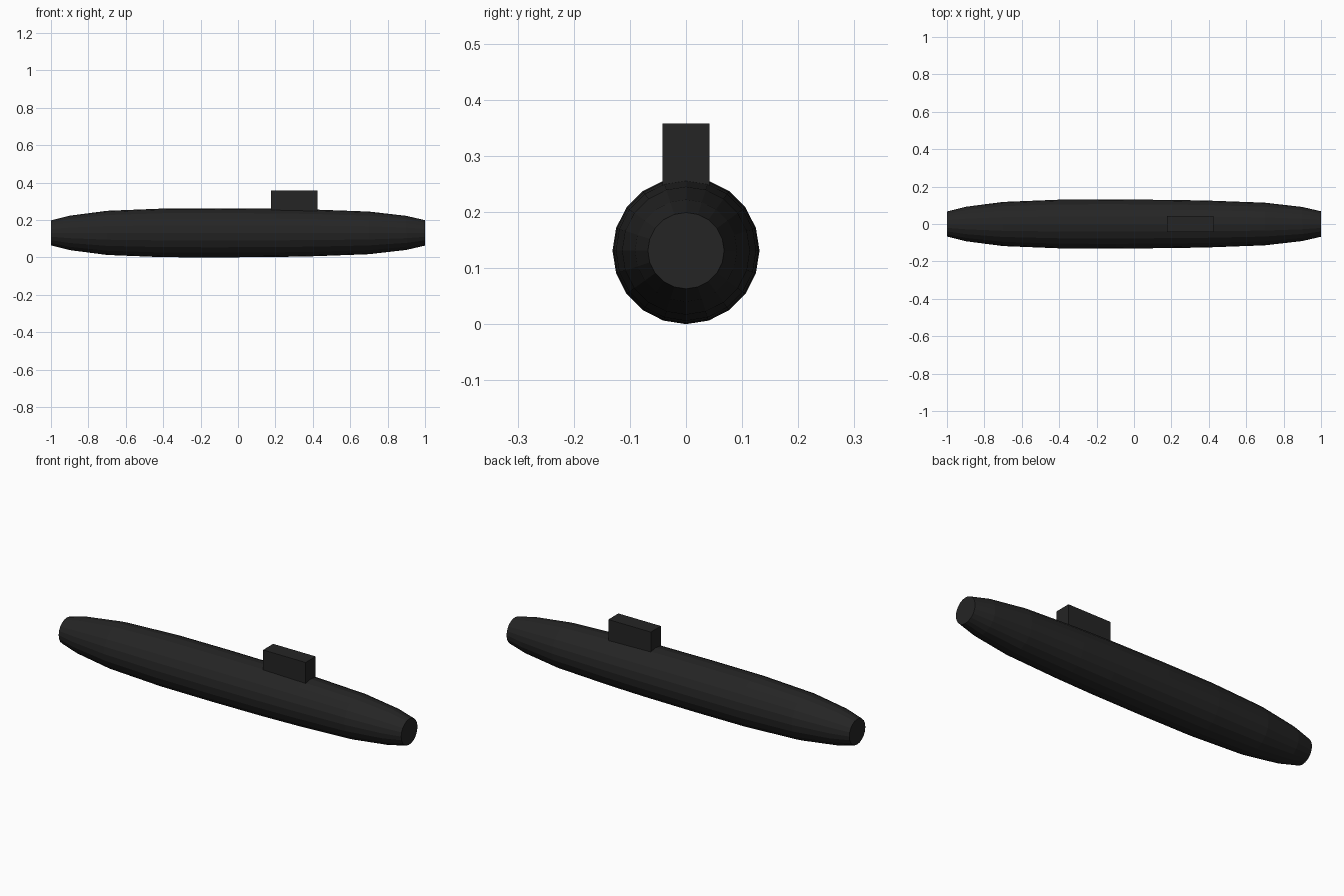
import bpy
import bmesh
from math import sin, cos, tau

if "Cube" in bpy.data.objects:
    bpy.data.objects.remove(bpy.data.objects["Cube"])

# Single dark paint
paint = bpy.data.materials.new("matte black")
paint.use_nodes = True
colour = (0.018, 0.018, 0.018, 1)
paint.diffuse_color = colour
paint.node_tree.nodes["Principled BSDF"].inputs["Base Color"].default_value = colour

SIDES = 20
AXIS_Z = 0.131


def finish(name, bm):
    bmesh.ops.recalc_face_normals(bm, faces=bm.faces)
    mesh = bpy.data.meshes.new(name)
    bm.to_mesh(mesh)
    bm.free()
    mesh.materials.append(paint)
    obj = bpy.data.objects.new(name, mesh)
    bpy.context.collection.objects.link(obj)
    return obj


# Hull: faceted rings along x, blunt flat caps at both ends
profile = [(-1, 0.067), (-0.9, 0.092), (-0.7, 0.118), (-0.4, 0.13), (-0.1, 0.131),
           (0.2, 0.129), (0.4, 0.125), (0.7, 0.114), (0.9, 0.091), (1, 0.068)]
bm = bmesh.new()
rings = []
for x, r in profile:
    angles = [tau * i / SIDES for i in range(SIDES)]
    rings.append([bm.verts.new((x, r * sin(a), AXIS_Z + r * cos(a))) for a in angles])
for a, b in zip(rings, rings[1:]):
    for i in range(SIDES):
        j = (i + 1) % SIDES
        bm.faces.new((a[i], a[j], b[j], b[i]))
bm.faces.new(rings[0])
bm.faces.new(rings[-1])
finish("hull", bm)

# Conning tower: plain box sunk into the hull top
bm = bmesh.new()
bmesh.ops.create_cube(bm, size=1)
bmesh.ops.scale(bm, vec=(0.248, 0.084, 0.158), verts=bm.verts)
bmesh.ops.translate(bm, vec=(0.3, 0, 0.279), verts=bm.verts)
finish("conning_tower", bm)
